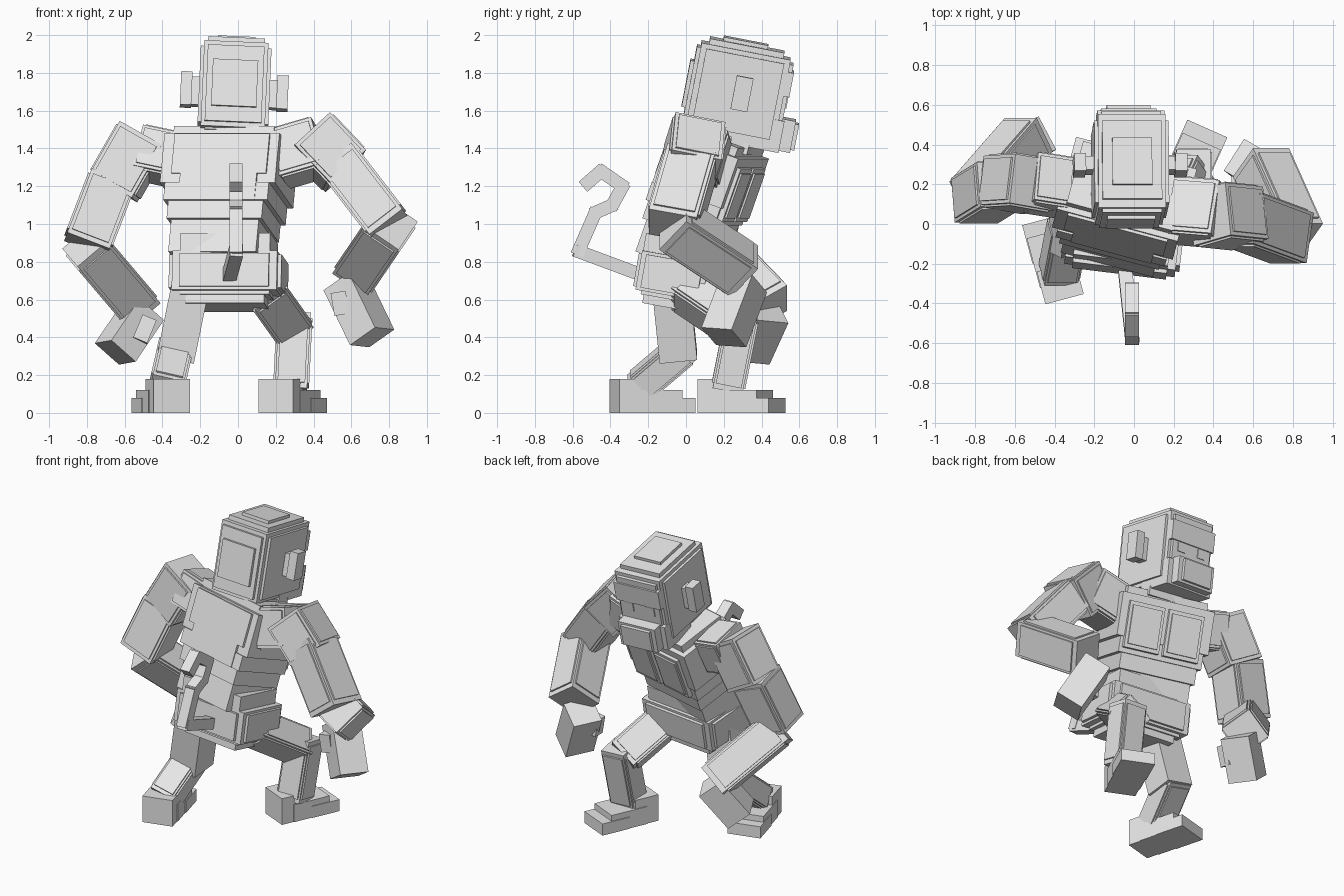
import bpy, bmesh, math
from mathutils import Matrix, Vector

mat = bpy.data.materials.new("light_grey")
mat.diffuse_color = (0.8, 0.8, 0.8, 1)


def build(name, boxes, frame):
    """One object from (centre, size) boxes placed in a local frame."""
    bm = bmesh.new()
    for c, s in boxes:
        m = frame @ Matrix.Translation(c) @ Matrix.Diagonal((*s, 1))
        bmesh.ops.create_cube(bm, size=1, matrix=m)
    me = bpy.data.meshes.new(name)
    bm.to_mesh(me)
    bm.free()
    me.materials.append(mat)
    ob = bpy.data.objects.new(name, me)
    bpy.context.collection.objects.link(ob)
    return ob


def stepped(c, s, t=0.02, f=0.8, axes="xyz"):
    """A box whose faces carry smaller raised slabs; s is the full size."""
    core = [s[i] - (2 * t if "xyz"[i] in axes else 0) for i in range(3)]
    out = [(c, core)]
    for a in axes:
        i = "xyz".index(a)
        for sign in (-1, 1):
            pos = list(c)
            pos[i] += sign * (core[i] / 2 + t / 2)
            size = [v * f for v in core]
            size[i] = t
            out.append((pos, size))
    return out


def frame(loc, pitch=0, roll=0, yaw=0):
    r = [Matrix.Rotation(math.radians(a), 4, ax)
         for a, ax in ((yaw, 'Z'), (roll, 'Y'), (pitch, 'X'))]
    return Matrix.Translation(loc) @ r[0] @ r[1] @ r[2]


def limb(name, p0, p1, w, d, step=True, hint=(0, 1, 0)):
    """Block running from p0 to p1, w across and d along the hint."""
    p0, p1 = Vector(p0), Vector(p1)
    z = (p1 - p0).normalized()
    y = Vector(hint)
    y = (y - z * y.dot(z)).normalized()
    x = y.cross(z)
    m = Matrix((x, y, z)).transposed().to_4x4()
    m.translation = (p0 + p1) / 2
    size = (w, d, (p1 - p0).length)
    boxes = stepped((0, 0, 0), size, 0.01, 0.86, "xy") if step else [((0, 0, 0), size)]
    return build(name, boxes, m)


# Head: layered block, muzzle, brow, eyes and ears, tipped forward
hf = frame((-0.02, 0.275, 1.695), pitch=-11, roll=2.5)
head = [((0, 0, 0), (0.34, 0.48, 0.46)),
        ((0, 0, 0), (0.375, 0.42, 0.41)),
        ((0, 0, 0), (0.30, 0.52, 0.41)),
        ((0, -0.02, 0), (0.24, 0.52, 0.25)),
        ((0, 0, 0.01), (0.30, 0.40, 0.50)),
        ((0, -0.01, 0.02), (0.20, 0.24, 0.52))]
build("head", head, hf)
build("muzzle", [((0, 0.26, -0.17), (0.28, 0.14, 0.17)),
                 ((0, 0.14, -0.18), (0.35, 0.26, 0.17)),
                 ((0, 0.335, -0.17), (0.22, 0.03, 0.14))], hf)
build("brow", [((0, 0.25, 0.10), (0.34, 0.04, 0.13))], hf)
for s, side in ((-1, "left"), (1, "right")):
    build(side + "_eye", [((s * 0.08, 0.262, 0.0), (0.06, 0.008, 0.06))], hf)
    build(side + "_ear", [((s * 0.21, 0.02, 0.0), (0.07, 0.07, 0.15)),
                          ((s * 0.255, 0.02, 0.01), (0.06, 0.09, 0.18))], hf)

# Neck with a stepped collar
nf = frame((-0.03, 0.22, 1.46), pitch=-15, yaw=-8)
build("neck", [((0, 0, 0), (0.26, 0.24, 0.18)),
               ((0, 0, -0.03), (0.32, 0.29, 0.06))], nf)

# Torso: slabs widening towards the shoulders
tf = frame((-0.06, -0.03, 0.85), pitch=-20, yaw=-15)
torso = []
for z0, z1, w, d, y in ((-0.06, 0.12, 0.48, 0.34, -0.01), (0.12, 0.22, 0.52, 0.38, -0.01),
                        (0.22, 0.32, 0.57, 0.40, -0.01), (0.32, 0.60, 0.63, 0.40, 0),
                        (0.60, 0.65, 0.55, 0.34, 0)):
    torso.append(((-0.03, y, (z0 + z1) / 2), (w, d, z1 - z0)))
build("torso", torso, tf)
build("upper_back", [((-0.025, -0.205, 0.48), (0.52, 0.02, 0.22)),
                     ((-0.025, -0.20, 0.30), (0.42, 0.03, 0.16))], tf)
for s, side in ((-1, "left"), (1, "right")):
    build(side + "_chest_plate", [((-0.02 + s * 0.135, 0.20, 0.40), (0.24, 0.04, 0.30)),
                                  ((-0.02 + s * 0.135, 0.22, 0.40), (0.20, 0.02, 0.25))], tf)

# Hips and belly
pf = frame((-0.05, -0.04, 0.725), pitch=-10, yaw=-7)
build("hips", stepped((0, 0, 0), (0.60, 0.40, 0.25), 0.02, 0.85)
      + [((0, 0, -0.13), (0.42, 0.28, 0.08)), ((0, -0.01, 0.13), (0.48, 0.34, 0.14))], pf)

# Arms, the upper parts tipped along with the chest
tip = (0, 0.95, -0.30)
limb("right_shoulder", (0.20, 0.07, 1.34), (0.44, 0.05, 1.41), 0.28, 0.30, True, tip)
limb("right_upper_arm", (0.38, 0.05, 1.48), (0.57, 0.03, 1.28), 0.28, 0.29, True, tip)
limb("right_lower_arm", (0.53, 0.03, 1.34), (0.80, -0.07, 0.99), 0.24, 0.28)
limb("right_forearm", (0.81, -0.07, 1.00), (0.64, 0.31, 0.75), 0.24, 0.25)
limb("right_hand", (0.57, 0.31, 0.69), (0.71, 0.20, 0.40), 0.18, 0.19, False, (0.5, 0.85, 0))
limb("right_thumb", (0.53, 0.22, 0.64), (0.55, 0.22, 0.52), 0.08, 0.08, False)

limb("left_shoulder", (-0.33, 0.18, 1.34), (-0.52, 0.21, 1.38), 0.25, 0.27, True, tip)
limb("left_upper_arm", (-0.50, 0.21, 1.47), (-0.66, 0.20, 1.19), 0.28, 0.27, True, tip)
limb("left_lower_arm", (-0.67, 0.20, 1.23), (-0.80, 0.12, 0.89), 0.26, 0.25)
limb("left_forearm", (-0.81, 0.13, 0.89), (-0.53, 0.45, 0.56), 0.23, 0.23)
limb("left_hand", (-0.50, 0.43, 0.54), (-0.65, 0.33, 0.32), 0.18, 0.19, False, (-0.4, 0.9, 0))
limb("left_thumb", (-0.47, 0.33, 0.50), (-0.52, 0.31, 0.38), 0.08, 0.08, False)

# Legs: one steps forward, the other pushes off behind
limb("right_thigh", (0.13, -0.02, 0.66), (0.28, 0.29, 0.45), 0.22, 0.20)
limb("right_shin", (0.30, 0.30, 0.52), (0.28, 0.22, 0.12), 0.19, 0.18)
limb("left_thigh", (-0.25, -0.08, 0.68), (-0.33, -0.04, 0.29), 0.20, 0.20, False)
limb("left_shin", (-0.33, 0.00, 0.35), (-0.38, -0.26, 0.13), 0.19, 0.17)
for side, loc, yaw in (("right", (0.28, 0.28, 0), -24), ("left", (-0.40, -0.19, 0), 15)):
    build(side + "_foot", [((0, -0.11, 0.09), (0.20, 0.17, 0.18)),
                           ((0, 0.02, 0.06), (0.21, 0.26, 0.12)),
                           ((0, 0.12, 0.04), (0.22, 0.20, 0.08))],
          frame(loc, yaw=yaw))

# Tail: square links along a hooked path
path = [(-0.05, -0.18, 0.71), (-0.01, -0.57, 0.855), (-0.01, -0.48, 1.06),
        (-0.01, -0.39, 1.10), (-0.01, -0.335, 1.20), (-0.01, -0.45, 1.28), (-0.01, -0.53, 1.21)]
for i, (a, b) in enumerate(zip(path, path[1:])):
    a, b = Vector(a), Vector(b)
    e = (b - a).normalized() * 0.02
    limb(f"tail_link_{i + 1}", a - e, b + e, 0.07, 0.07, False, (1, 0, 0))
